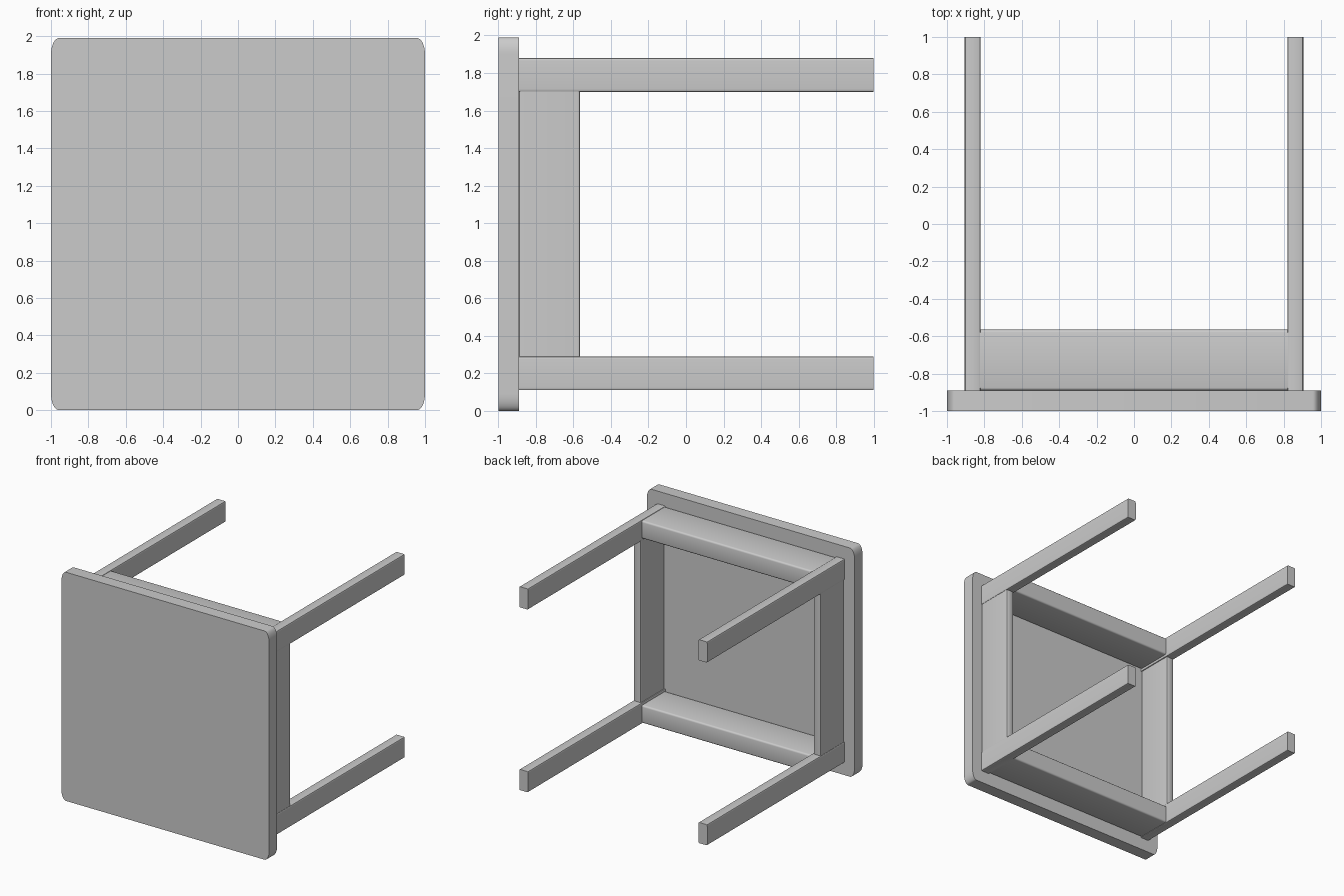
import bpy, bmesh, math

if "Cube" in bpy.data.objects:
    bpy.data.objects.remove(bpy.data.objects["Cube"])

ZC = 0.995  # height of the table's centre (it lies on its side)


def box(name, x, y, z, cham=None):
    """Box from ranges; cham = (x, y, z) bevel amounts on edges along the given axis."""
    bm = bmesh.new()
    bmesh.ops.create_cube(bm, size=1)
    dims = [x[1] - x[0], y[1] - y[0], z[1] - z[0]]
    mid = [sum(x) / 2, sum(y) / 2, sum(z) / 2]
    stretch = (0.48, 1, 1)  # piece is squashed in x, so its bevels are too
    for v in bm.verts:
        v.co = [v.co[i] * dims[i] / stretch[i] for i in range(3)]
    if cham:
        axis, width, segs = cham
        edges = []
        for e in bm.edges:
            d = e.verts[0].co - e.verts[1].co
            if abs(d[axis]) > 1e-4:
                edges.append(e)
        bmesh.ops.bevel(bm, geom=edges, offset=width, segments=segs,
                        profile=0.5, affect='EDGES')
    for v in bm.verts:
        v.co = [v.co[i] * stretch[i] + mid[i] for i in range(3)]
    me = bpy.data.meshes.new(name)
    bm.to_mesh(me)
    bm.free()
    ob = bpy.data.objects.new(name, me)
    bpy.context.collection.objects.link(ob)
    bpy.context.view_layer.objects.active = ob
    bpy.ops.object.select_all(action='DESELECT')
    ob.select_set(True)
    bpy.ops.object.shade_smooth_by_angle(angle=math.radians(35))
    return ob


def span(a, b, s):
    return tuple(sorted((a * s, b * s)))


def zspan(a, b, s):
    return tuple(sorted((ZC + a * s, ZC + b * s)))


# Tabletop with rounded corners, facing the front
box("tabletop", (-1, 1), (-1, -0.89), (0, 1.99), (1, 0.09, 8))

# Four legs with slightly softened long edges
for sx, side in ((-1, "left"), (1, "right")):
    for sz, level in ((-1, "lower"), (1, "upper")):
        box(f"{level}_{side}_leg", span(0.82, 0.905, sx), (-0.89, 1.0),
            zspan(0.705, 0.885, sz), (1, 0.015, 3))

# Aprons between the legs, flush with their outer faces
for s, side in ((-1, "left"), (1, "right")):
    box(f"{side}_apron", span(0.83, 0.9, s), (-0.89, -0.565),
        (ZC - 0.72, ZC + 0.72), (2, 0.015, 3))
for s, level in ((-1, "lower"), (1, "upper")):
    box(f"{level}_apron", (-0.83, 0.83), (-0.89, -0.565),
        zspan(0.725, 0.88, s), (0, 0.015, 3))
